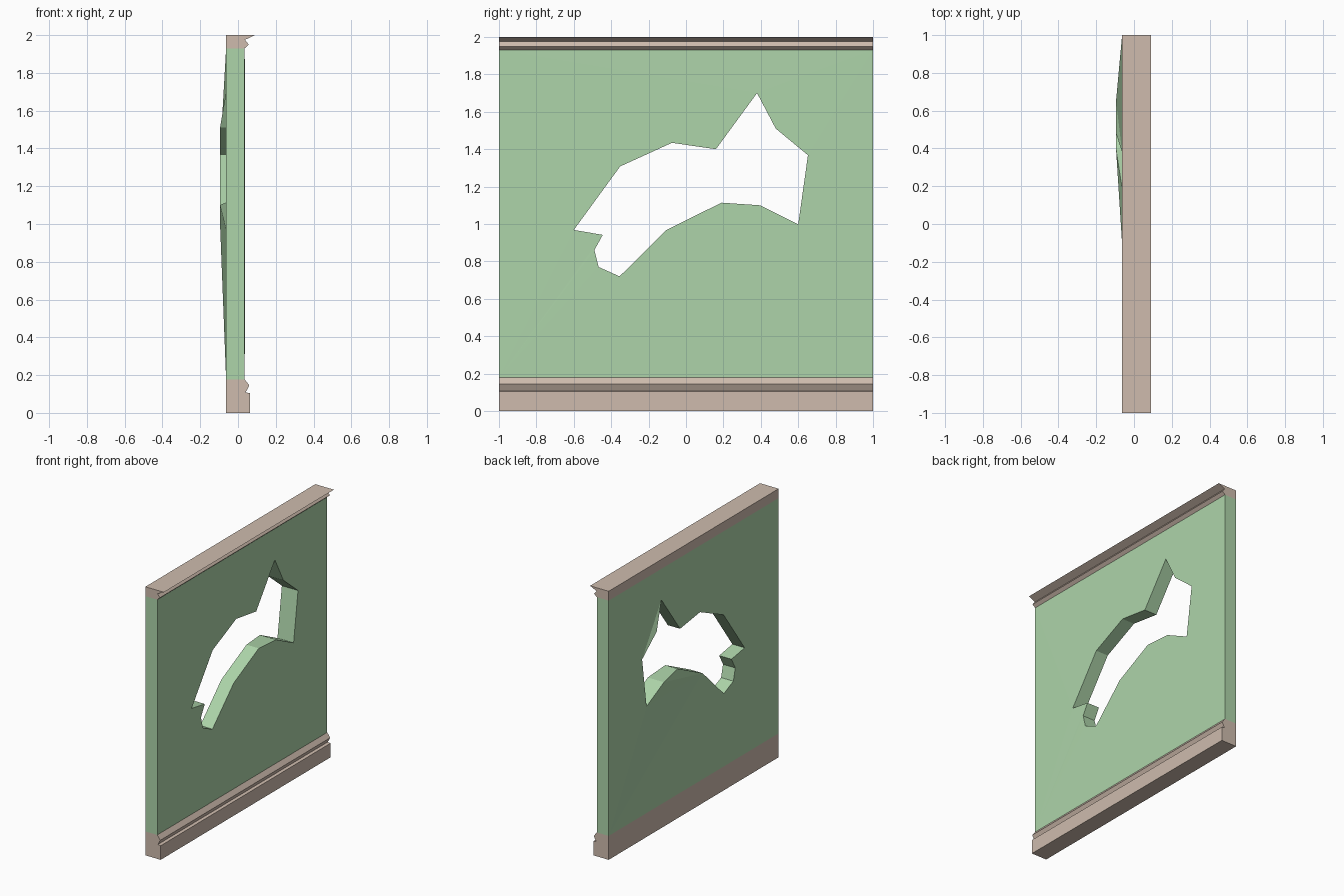
import bpy, bmesh
from mathutils import Vector
from mathutils.geometry import tessellate_polygon

if "Cube" in bpy.data.objects:
    bpy.data.objects.remove(bpy.data.objects["Cube"])


def material(name, color):
    m = bpy.data.materials.new(name)
    m.diffuse_color = color
    m.use_nodes = True
    m.node_tree.nodes["Principled BSDF"].inputs["Base Color"].default_value = m.diffuse_color
    return m


def finish(bm, name, mat):
    bmesh.ops.recalc_face_normals(bm, faces=bm.faces)
    mesh = bpy.data.meshes.new(name)
    bm.to_mesh(mesh)
    bm.free()
    mesh.materials.append(mat)
    bpy.context.collection.objects.link(bpy.data.objects.new(name, mesh))


green = material("wall_green", (0.42, 0.66, 0.40, 1))
beige = material("trim_beige", (0.62, 0.50, 0.42, 1))
BACK, FRONT = -0.063, 0.035
LOW, HIGH = 0.178, 1.93

# Wall panel with a jagged breach, outlines as (y, z)
border = [(-1, LOW), (1, LOW), (1, HIGH), (-1, HIGH)]
breach = [(-0.60, 0.968), (-0.445, 0.942), (-0.49, 0.86), (-0.467, 0.77),
          (-0.355, 0.72), (-0.105, 0.968), (0.19, 1.114), (0.395, 1.10),
          (0.60, 0.998), (0.652, 1.368), (0.48, 1.51), (0.38, 1.70),
          (0.16, 1.40), (-0.075, 1.434), (-0.352, 1.308)]
pushed = {7, 8, 9, 10}          # breach corners bent out at the back

bm = bmesh.new()
front, back = [], []
for y, z in border:
    front.append(bm.verts.new((FRONT, y, z)))
    back.append(bm.verts.new((BACK, y, z)))
for i, (y, z) in enumerate(breach):
    front.append(bm.verts.new((FRONT + 0.003, y, z)))
    back.append(bm.verts.new((-0.095 if i in pushed else BACK, y, z)))

loops = [[Vector((y, z, 0)) for y, z in loop] for loop in (border, breach)]
for tri in tessellate_polygon(loops):
    for side in (front, back):
        bm.faces.new([side[i] for i in tri])

# Outer ends and the broken edge through the thickness
n = len(breach)
edges = [(1, 2), (3, 0)] + [(4 + i, 4 + (i + 1) % n) for i in range(n)]
for a, b in edges:
    bm.faces.new((front[a], front[b], back[b], back[a]))
finish(bm, "wall_panel", green)


# Moulded trims: open (x, z) profile swept along y, open where it meets the wall
def trim(name, profile):
    bm = bmesh.new()
    left, right = [[bm.verts.new((x, y, z)) for x, z in profile] for y in (-1, 1)]
    for i in range(len(profile) - 1):
        bm.faces.new((left[i], left[i + 1], right[i + 1], right[i]))
    bm.faces.new(left)
    bm.faces.new(right)
    finish(bm, name, beige)


trim("baseboard", [(BACK, LOW), (BACK, 0), (0.063, 0), (0.063, 0.105),
                   (0.04, 0.108), (0.06, 0.145), (FRONT, LOW)])
trim("top_moulding", [(FRONT, HIGH), (0.057, 1.95), (0.037, 1.975),
                      (0.09, 2), (BACK, 2), (BACK, HIGH)])
